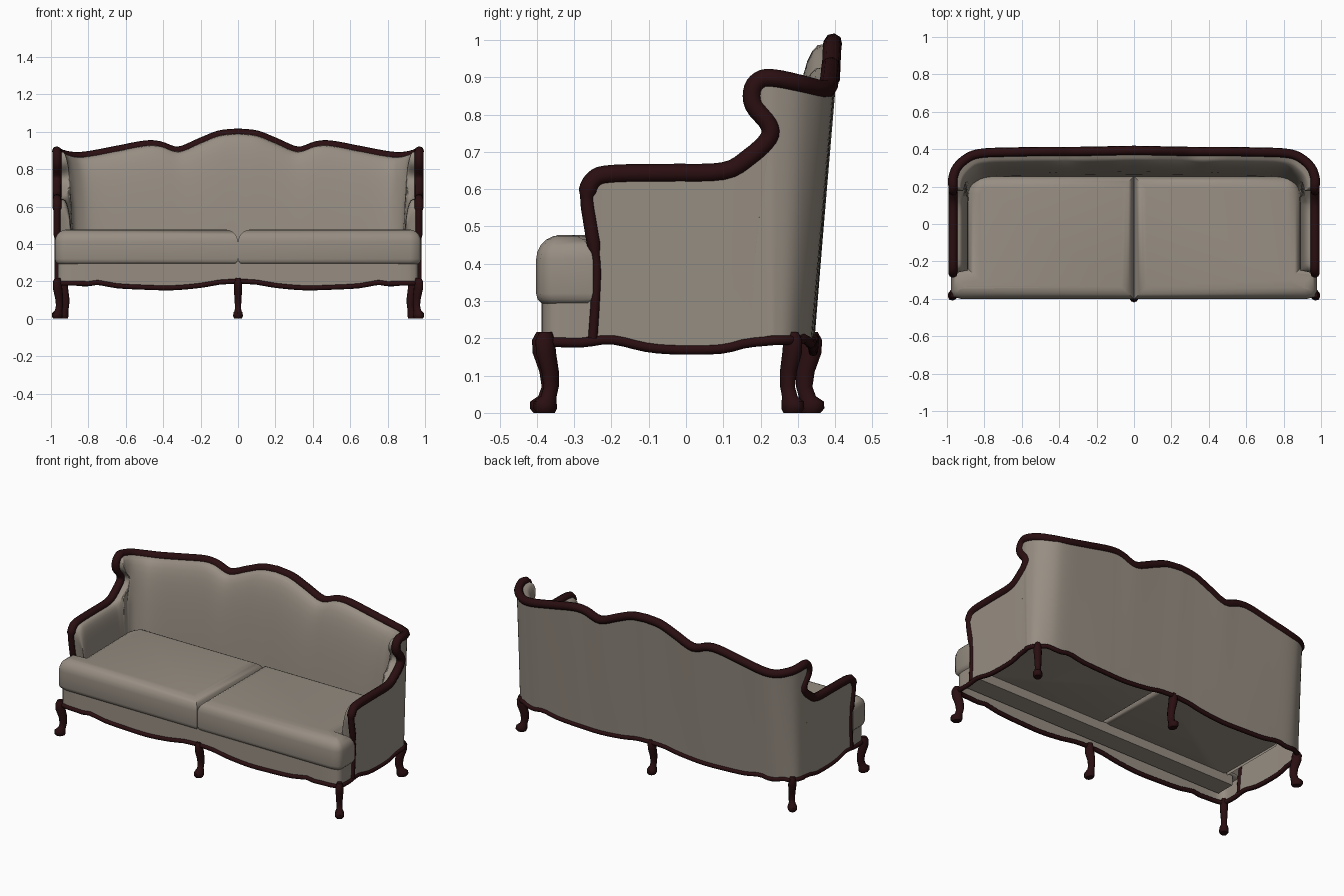
import bpy, bmesh, math
from mathutils import Vector

cube = bpy.data.objects.get("Cube")
if cube:
    bpy.data.objects.remove(cube)


def material(name, rgb, rough):
    m = bpy.data.materials.new(name)
    m.use_nodes = True
    m.diffuse_color = (*rgb, 1)
    bsdf = next(n for n in m.node_tree.nodes if n.type == 'BSDF_PRINCIPLED')
    bsdf.inputs["Base Color"].default_value = (*rgb, 1)
    bsdf.inputs["Roughness"].default_value = rough
    return m


fabric = material("taupe fabric", (0.31, 0.27, 0.225), 0.8)
wood = material("dark mahogany", (0.023, 0.0045, 0.0055), 0.5)


# ---- helpers ----
def smooth(points, steps=4):
    """Catmull-Rom curve through the points."""
    p = [Vector(q) for q in points]
    p = [2 * p[0] - p[1]] + p + [2 * p[-1] - p[-2]]
    out = []
    for a, b, c, d in zip(p, p[1:], p[2:], p[3:]):
        for k in range(steps):
            t = k / steps
            out.append(0.5 * (2 * b + (c - a) * t + (2 * a - 5 * b + 4 * c - d) * t ** 2
                              + (3 * b - a - 3 * c + d) * t ** 3))
    return out + [p[-2]]


def lookup(table, v):
    """Linear interpolation in a sorted table of pairs."""
    if v <= table[0][0]:
        return table[0][1]
    for a, b in zip(table, table[1:]):
        if v <= b[0]:
            return a[1] + (b[1] - a[1]) * (v - a[0]) / (b[0] - a[0])
    return table[-1][1]


def finish(name, bm, mat, mirrored=False, angle=45):
    bmesh.ops.recalc_face_normals(bm, faces=bm.faces)
    mesh = bpy.data.meshes.new(name)
    bm.to_mesh(mesh)
    bm.free()
    mesh.materials.append(mat)
    ob = bpy.data.objects.new(name, mesh)
    bpy.context.collection.objects.link(ob)
    bpy.ops.object.select_all(action='DESELECT')
    ob.select_set(True)
    bpy.context.view_layer.objects.active = ob
    bpy.ops.object.shade_smooth_by_angle(angle=math.radians(angle))
    if mirrored:
        ob.modifiers.new("Mirror", 'MIRROR').merge_threshold = 0.0005


def loft(name, columns, mat):
    bm = bmesh.new()
    cols = [[bm.verts.new(p) for p in c] for c in columns]
    for a, b in zip(cols, cols[1:]):
        for i in range(len(a) - 1):
            bm.faces.new((a[i], b[i], b[i + 1], a[i + 1]))
    finish(name, bm, mat, mirrored=True, angle=60)


def tube(name, points, radii, depth, closed=False):
    cu = bpy.data.curves.new(name, 'CURVE')
    cu.dimensions = '3D'
    cu.bevel_depth = depth
    cu.bevel_resolution = 2
    cu.use_fill_caps = True
    sp = cu.splines.new('POLY')
    sp.points.add(len(points) - 1)
    for sp_point, p, r in zip(sp.points, points, radii):
        sp_point.co = (*p, 1)
        sp_point.radius = r
    sp.use_cyclic_u = closed
    cu.materials.append(wood)
    ob = bpy.data.objects.new(name, cu)
    bpy.context.collection.objects.link(ob)


def mirrored_path(half):
    """Half path ending on x = 0, continued on the other side."""
    return half + [Vector((-p.x, p.y, p.z)) for p in reversed(half[:-1])]


# ---- carved top rail: arm front, arm top, wing, scalloped back ----
SIDE = 0.968
arm_profile = [(-.25, .2), (-.243, .3), (-.24, .4), (-.255, .5), (-.265, .58), (-.247, .625),
               (-.2, .64), (-.05, .643), (.1, .647), (.17, .685), (.222, .735), (.222, .775),
               (.182, .825), (.18, .87), (.205, .895)]
back_profile = [(SIDE, .245, .895), (.945, .305, .882), (.88, .36, .868), (.8, .38, .872),
                (.65, .385, .9), (.5, .388, .928), (.42, .388, .925), (.32, .388, .896),
                (.2, .39, .943), (.1, .392, .982), (0, .394, .993)]
rail = smooth([(SIDE, y, z) for y, z in arm_profile] + back_profile)
full_rail = mirrored_path(rail)
tube("carved_top_rail", full_rail, [0.5 if p.z < .45 else 1 if p.z > .58 else .75 for p in full_rail], .025)

# ---- wavy lower edge heights ----
front_wave = smooth([(0, .2), (.1, .195), (.2, .178), (.35, .165), (.5, .168), (.65, .176),
                     (.75, .194), (.82, .185), (.9, .2)])
side_wave = smooth([(-.36, .19), (-.28, .188), (-.2, .197), (-.1, .175), (0, .169),
                    (.1, .172), (.16, .187), (.24, .195)])


def lower_z(x, y):
    return lookup(side_wave, y) if x > .9 else lookup(front_wave, x)


# ---- upholstered shell: each rail point gets a foot that only moves backwards ----
wing = [p for p in rail if p.x > .96 and .1 < p.y < .246]
wing_edge = [(p.z, p.y) for p in wing]


def foot_y(top):
    return .1 + .145 * wing.index(top) / len(wing) if top in wing else top.y


def keep_behind_wing(p, top):
    """Holds the fabric behind the curved neck of the wing."""
    if top.y > .1 and p.z > .65:
        p.y = max(p.y, lookup(wing_edge, p.z))
    return p


def outer_column(top):
    y = max(foot_y(top), -.24)
    y = y if y < .25 else .25 + (y - .25) * .66
    low = Vector((top.x, y, lower_z(top.x, y)))
    # the cloth leaves the rail near its outer side
    high = top + Vector((.008 * top.x, lookup([(.25, 0), (.37, .015)], top.y), 0))
    return [keep_behind_wing(high.lerp(low, k / 12), top) for k in range(13)]


def inner_column(top):
    y = foot_y(top)
    y = y + (.02 if y < -.2 else 0) if y < .1 else .1 + (y - .1) * .52
    low = Vector((top.x * .907, y, .28))
    fullness = lookup([(.88, .27), (SIDE, .2)], top.x)
    col = []
    for t in (0, .01, .03, .07, .13, .2, .3, .45, .7, 1):
        p = top.lerp(low, t ** fullness)
        p.z = top.z + (low.z - top.z) * t
        col.append(keep_behind_wing(p, top))
    return col


outer = [outer_column(p) for p in rail if p.z > .57]
loft("outer_upholstery", outer, fabric)
loft("inner_upholstery", [inner_column(p) for p in rail if p.z > .3], fabric)

# ---- front apron and the wooden moulding round the lower edge ----
front_plan = [(x / 20, -.387) for x in range(18)] + [(.91, -.385), (.945, -.378), (.962, -.36)]
side_plan = [(.965, -.34 + k * .029) for k in range(20)]
apron = [Vector((x, y, lower_z(x, y))) for x, y in front_plan + side_plan]
loft("front_apron", [[p, Vector((p.x, p.y, .305))] for p in apron if p.y < -.21], fabric)
half_loop = apron + [c[-1] for c in outer if c[-1].y > .225]
loop = mirrored_path(half_loop)[:-1]
tube("lower_moulding", loop, [1] * len(loop), .013, closed=True)

# ---- frame beam under the front of the seat ----
bm = bmesh.new()
bmesh.ops.create_cube(bm, size=1)
for v in bm.verts:
    v.co = (v.co.x * 1.84, v.co.y * .12 - .31, v.co.z * .06 + .265)
finish("seat_frame", bm, fabric)

# ---- T-shaped seat cushions ----
outline = [(.001, -.402), (.92, -.402), (.965, -.39), (.979, -.36), (.979, -.25), (.888, -.24),
           (.893, .165), (.875, .215), (.835, .255), (.001, .255)]
bm = bmesh.new()
base = bm.faces.new([bm.verts.new((x, y, .29)) for x, y in outline])
grown = bmesh.ops.extrude_face_region(bm, geom=[base])
for v in grown["geom"]:
    if isinstance(v, bmesh.types.BMVert):
        v.co.z = .477
rims = [e for e in bm.edges if abs(e.verts[0].co.z - e.verts[1].co.z) < .01]
top_rims = [e for e in rims if e.verts[0].co.z > .4]
low_rims = [e for e in rims if e.verts[0].co.z < .4]
bmesh.ops.bevel(bm, geom=top_rims, offset=.066, segments=5, profile=.5, affect='EDGES')
bmesh.ops.bevel(bm, geom=[e for e in low_rims if e.is_valid], offset=.03, segments=3, profile=.5, affect='EDGES')
finish("seat_cushions", bm, fabric, mirrored=True, angle=50)

# ---- cabriole legs: height, outward shift, radius ----
leg_rings = [(0, 0, .026), (.012, .002, .034), (.03, .002, .033), (.045, -.01, .023), (.07, -.018, .022),
             (.11, -.015, .025), (.16, -.001, .029), (.195, .002, .028), (.217, 0, .018)]


def leg(name, x, y, direction, mirrored=False):
    d = Vector(direction).normalized()
    side = Vector((-d.y, d.x))
    bm = bmesh.new()
    rings = []
    for z, shift, r in leg_rings:
        ring = []
        for k in range(10):
            a = math.tau * k / 10
            p = Vector((x, y)) + d * (shift + r * math.cos(a)) + side * (.8 * r * math.sin(a))
            ring.append(bm.verts.new((p.x, p.y, z)))
        rings.append(ring)
    for a, b in zip(rings, rings[1:]):
        for k in range(10):
            bm.faces.new((a[k], a[k - 1], b[k - 1], b[k]))
    bm.faces.new(rings[0])
    bm.faces.new(rings[-1])
    finish(name, bm, wood, mirrored)


leg("front_corner_legs", .965, -.376, (.6, -.8), True)
leg("rear_corner_legs", .935, .285, (.7, .7), True)
leg("front_middle_leg", 0, -.383, (0, -1))
leg("rear_middle_leg", 0, .335, (0, 1))
